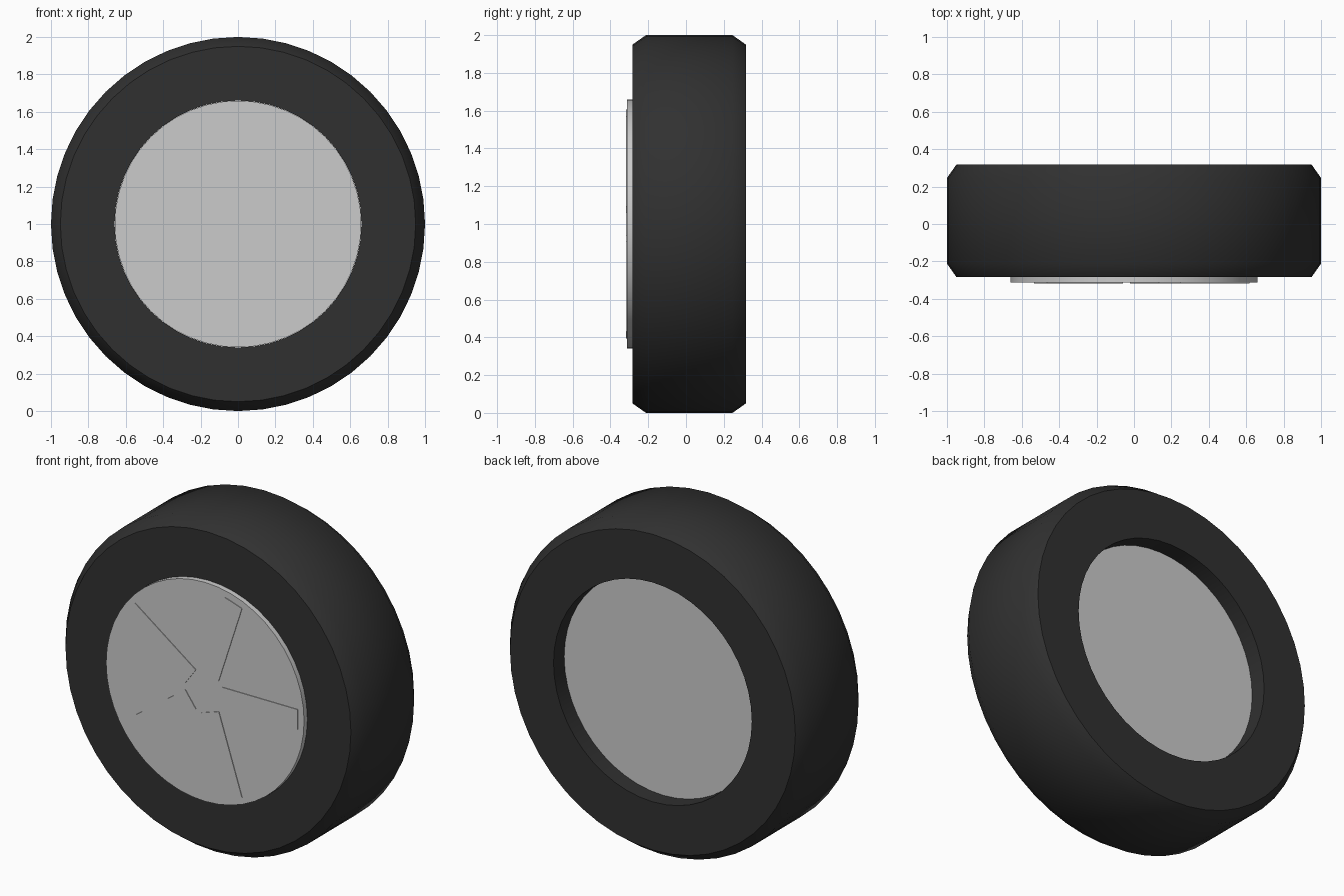
import bpy, bmesh
from math import cos, sin, pi, radians
from mathutils import Matrix

if "Cube" in bpy.data.objects:
    bpy.data.objects.remove(bpy.data.objects["Cube"])

SEG = 48
AXIS_Z = 1.0


def finish(bm, name, smooth=None):
    bmesh.ops.recalc_face_normals(bm, faces=bm.faces)
    mesh = bpy.data.meshes.new(name)
    bm.to_mesh(mesh)
    bm.free()
    ob = bpy.data.objects.new(name, mesh)
    bpy.context.collection.objects.link(ob)
    ob.location.z = AXIS_Z
    if smooth:
        bpy.ops.object.select_all(action='DESELECT')
        ob.select_set(True)
        bpy.context.view_layer.objects.active = ob
        bpy.ops.object.shade_smooth_by_angle(angle=radians(smooth))
    return ob


# Tyre: closed (radius, y) section swept around the axle
section = [(0.66, -0.283), (0.95, -0.283), (1.0, -0.212),
           (1.0, 0.246), (0.95, 0.317), (0.66, 0.317)]
bm = bmesh.new()
rings = []
for i in range(SEG):
    a = 2 * pi * i / SEG
    rings.append([bm.verts.new((r * cos(a), y, r * sin(a))) for r, y in section])
for i in range(SEG):
    p, q = rings[i], rings[(i + 1) % SEG]
    for j in range(len(section)):
        k = (j + 1) % len(section)
        bm.faces.new((p[j], p[k], q[k], q[j]))
tyre = finish(bm, "tyre", 42)
rubber = bpy.data.materials.new("dark_rubber")
rubber.diffuse_color = (0.03, 0.03, 0.03, 1)
rubber.use_nodes = True
rubber.node_tree.nodes["Principled BSDF"].inputs["Base Color"].default_value = rubber.diffuse_color
tyre.data.materials.append(rubber)

# Rim: solid disc, proud at the front and recessed at the back
front, back = -0.313, 0.217
bm = bmesh.new()
bmesh.ops.create_cone(bm, cap_ends=True, segments=SEG, radius1=0.659, radius2=0.659,
                      depth=back - front,
                      matrix=Matrix.Translation((0, (front + back) / 2, 0))
                      @ Matrix.Rotation(pi / 2, 4, 'X'))
finish(bm, "rim", 40)

# Five spokes standing just clear of the rim face
for n in range(5):
    bm = bmesh.new()
    bmesh.ops.create_cube(bm, size=1, matrix=Matrix.Rotation(-n * 2 * pi / 5, 4, 'Y')
                          @ Matrix.Translation((0.367, -0.287, 0))
                          @ Matrix.Diagonal((0.5, 0.06, 0.12, 1)))
    finish(bm, f"spoke_{n + 1}")
